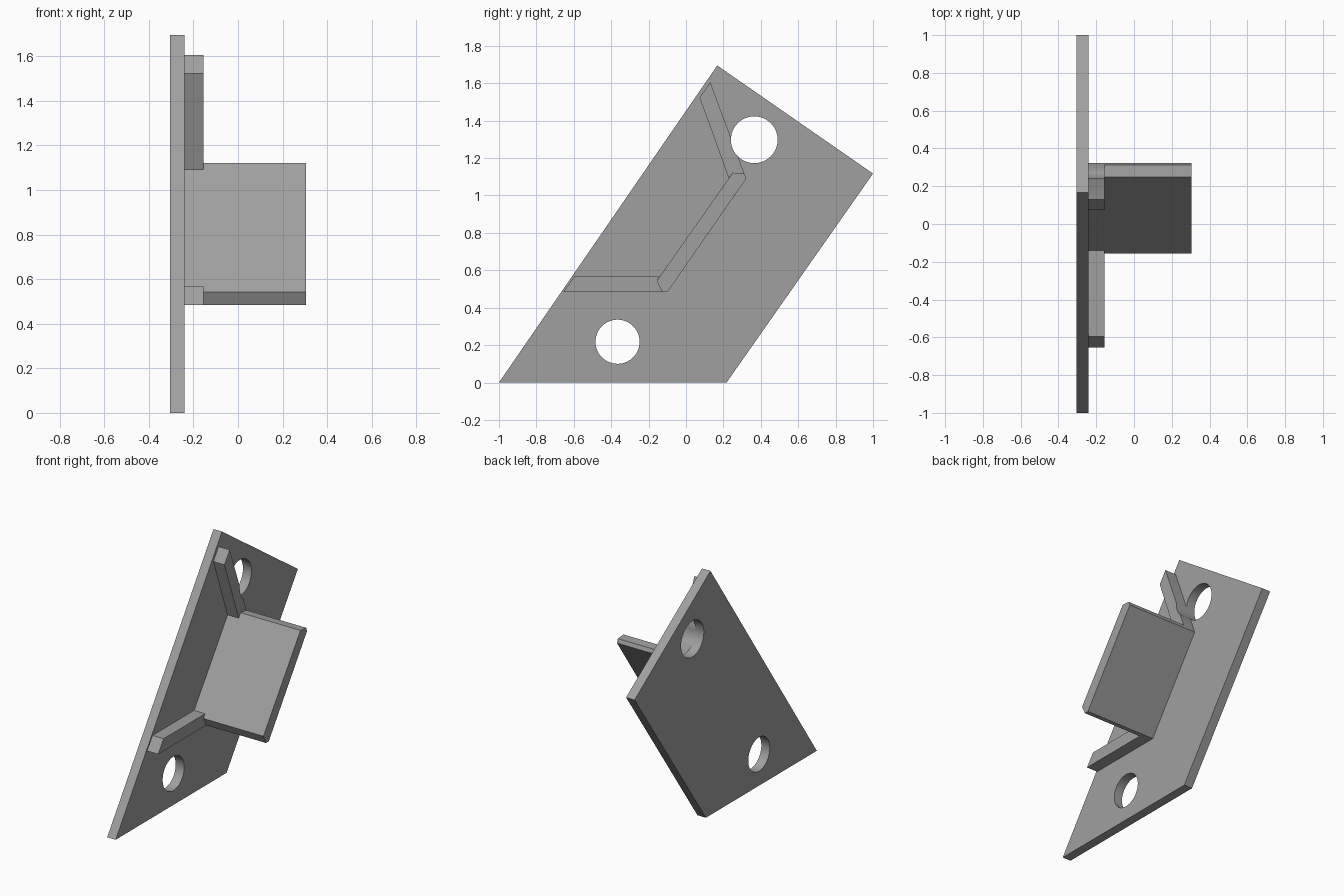
import bpy, bmesh, math

if "Cube" in bpy.data.objects:
    bpy.data.objects.remove(bpy.data.objects["Cube"])

grey = bpy.data.materials.new("plain grey")
grey.diffuse_color = (0.35, 0.35, 0.35, 1)
grey.use_nodes = True
grey.node_tree.nodes["Principled BSDF"].inputs["Base Color"].default_value = grey.diffuse_color

PLATE_LEFT, PLATE_RIGHT, RIB_RIGHT, TAB_RIGHT = -0.305, -0.24, -0.155, 0.305


def prism(name, profile, x0, x1):
    """Extrude a (y, z) profile along x."""
    bm = bmesh.new()
    face = bm.faces.new([bm.verts.new((x0, y, z)) for y, z in profile])
    ext = bmesh.ops.extrude_face_region(bm, geom=[face])
    verts = [g for g in ext["geom"] if isinstance(g, bmesh.types.BMVert)]
    bmesh.ops.translate(bm, verts=verts, vec=(x1 - x0, 0, 0))
    bmesh.ops.recalc_face_normals(bm, faces=bm.faces)
    mesh = bpy.data.meshes.new(name)
    bm.to_mesh(mesh)
    bm.free()
    mesh.materials.append(grey)
    obj = bpy.data.objects.new(name, mesh)
    bpy.context.collection.objects.link(obj)
    return obj


def drill(obj, y, z, r, n=64):
    """Cut a round hole along x."""
    circle = [(y + r * math.cos(2 * math.pi * i / n),
               z + r * math.sin(2 * math.pi * i / n)) for i in range(n)]
    cutter = prism("hole_cutter", circle, -0.6, 0.6)
    cutter.hide_render = True
    mod = obj.modifiers.new("hole", "BOOLEAN")
    mod.operation, mod.solver, mod.object = "DIFFERENCE", "EXACT", cutter
    bpy.ops.object.select_all(action="DESELECT")
    obj.select_set(True)
    bpy.context.view_layer.objects.active = obj
    bpy.ops.object.modifier_apply(modifier=mod.name)
    bpy.data.objects.remove(cutter)
    bpy.ops.object.shade_smooth_by_angle(angle=math.radians(30))


lower_hole = (-0.366, 0.218, 0.118)
upper_hole = (0.365, 1.298, 0.125)

# Slanted mounting plate with two bolt holes
plate = prism("mounting_plate", [(-1, 0), (0.217, 0), (1, 1.117), (0.167, 1.695)],
              PLATE_LEFT, PLATE_RIGHT)
drill(plate, *lower_hole)
drill(plate, *upper_hole)

# Wide tab standing out from the plate
prism("tab", [(-0.157, 0.543), (-0.128, 0.485), (-0.098, 0.485),
              (0.322, 1.09), (0.312, 1.117), (0.25, 1.122)], PLATE_RIGHT, TAB_RIGHT)

# Low ribs running from the tab to the plate edge
prism("lower_rib", [(-0.655, 0.485), (-0.128, 0.485), (-0.157, 0.543),
                    (-0.14, 0.57), (-0.595, 0.57)], PLATE_RIGHT, RIB_RIGHT)
upper_rib = prism("upper_rib", [(0.073, 1.523), (0.228, 1.093), (0.25, 1.122),
                                (0.312, 1.117), (0.13, 1.605)], PLATE_RIGHT, RIB_RIGHT)
drill(upper_rib, *upper_hole)
